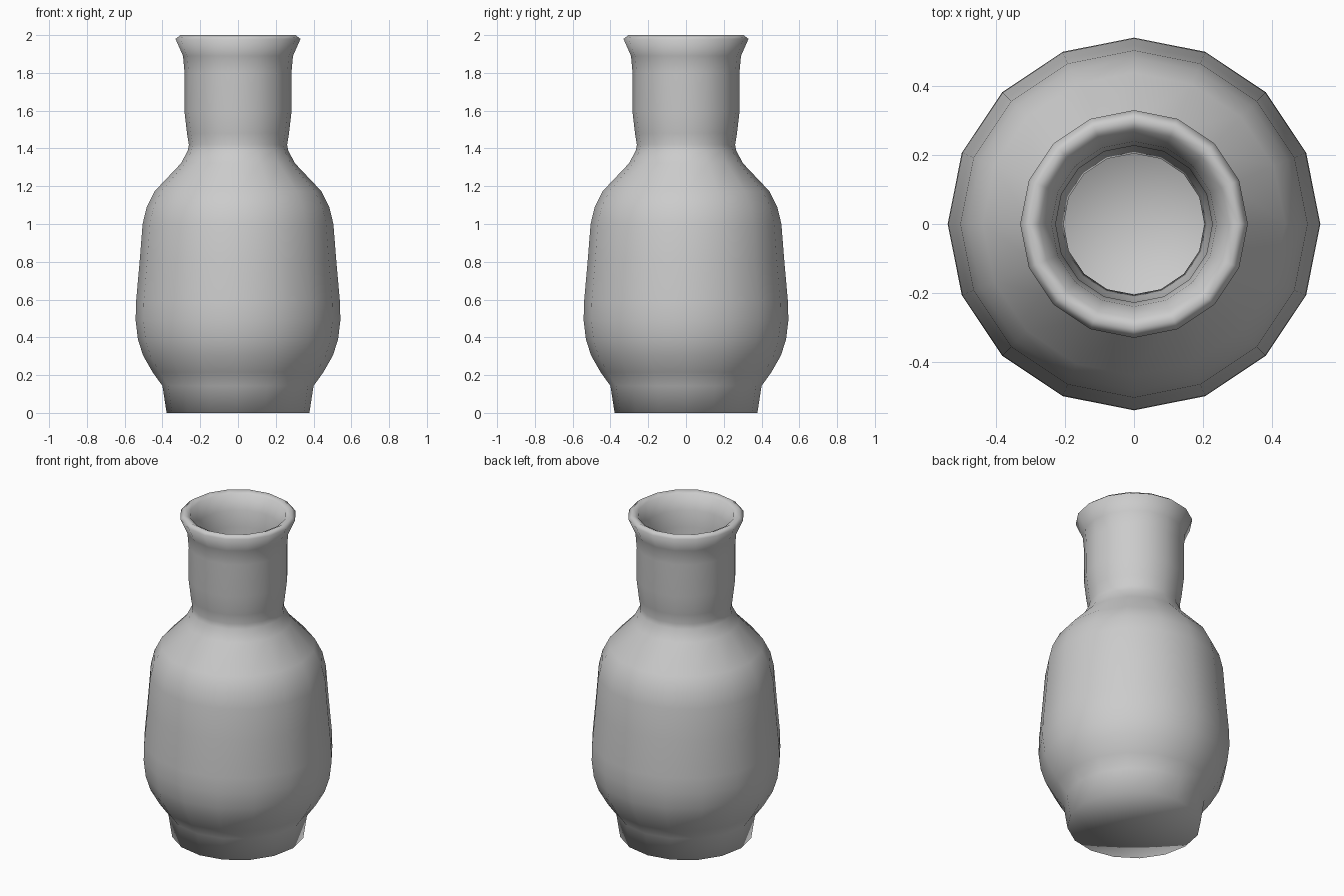
import bpy, bmesh, math

SIDES = 16

# Outer wall (radius, height), base to lip
outer = [(0, 0), (0.378, 0), (0.40, 0.143), (0.452, 0.215), (0.503, 0.305), (0.53, 0.39),
         (0.542, 0.49), (0.54, 0.585), (0.52, 0.81), (0.505, 1.0), (0.484, 1.088),
         (0.44, 1.175), (0.30, 1.323), (0.266, 1.39), (0.26, 1.42), (0.27, 1.48),
         (0.284, 1.60), (0.283, 1.80), (0.291, 1.89), (0.331, 1.98), (0.305, 2.0)]
# Inner wall, lip to floor
inner = [(0.275, 1.985), (0.24, 1.90), (0.228, 1.80), (0.228, 1.60), (0.214, 1.48),
         (0.205, 1.41), (0.25, 1.30), (0.39, 1.15), (0.45, 1.0), (0.485, 0.585),
         (0.475, 0.41), (0.40, 0.235), (0.345, 0.15), (0.33, 0.06), (0, 0.06)]

# Vase body: lathe the closed profile
bm = bmesh.new()
verts = [bm.verts.new((r, 0, z)) for r, z in outer + inner]
edges = [bm.edges.new(pair) for pair in zip(verts, verts[1:])]
bmesh.ops.spin(bm, geom=verts + edges, cent=(0, 0, 0), axis=(0, 0, 1),
               angle=math.tau, steps=SIDES, use_merge=False)
bmesh.ops.remove_doubles(bm, verts=bm.verts, dist=0.0005)
bmesh.ops.recalc_face_normals(bm, faces=bm.faces)
for face in bm.faces:
    face.smooth = True

mesh = bpy.data.meshes.new("vase")
bm.to_mesh(mesh)
bm.free()
vase = bpy.data.objects.new("vase", mesh)
bpy.context.collection.objects.link(vase)
